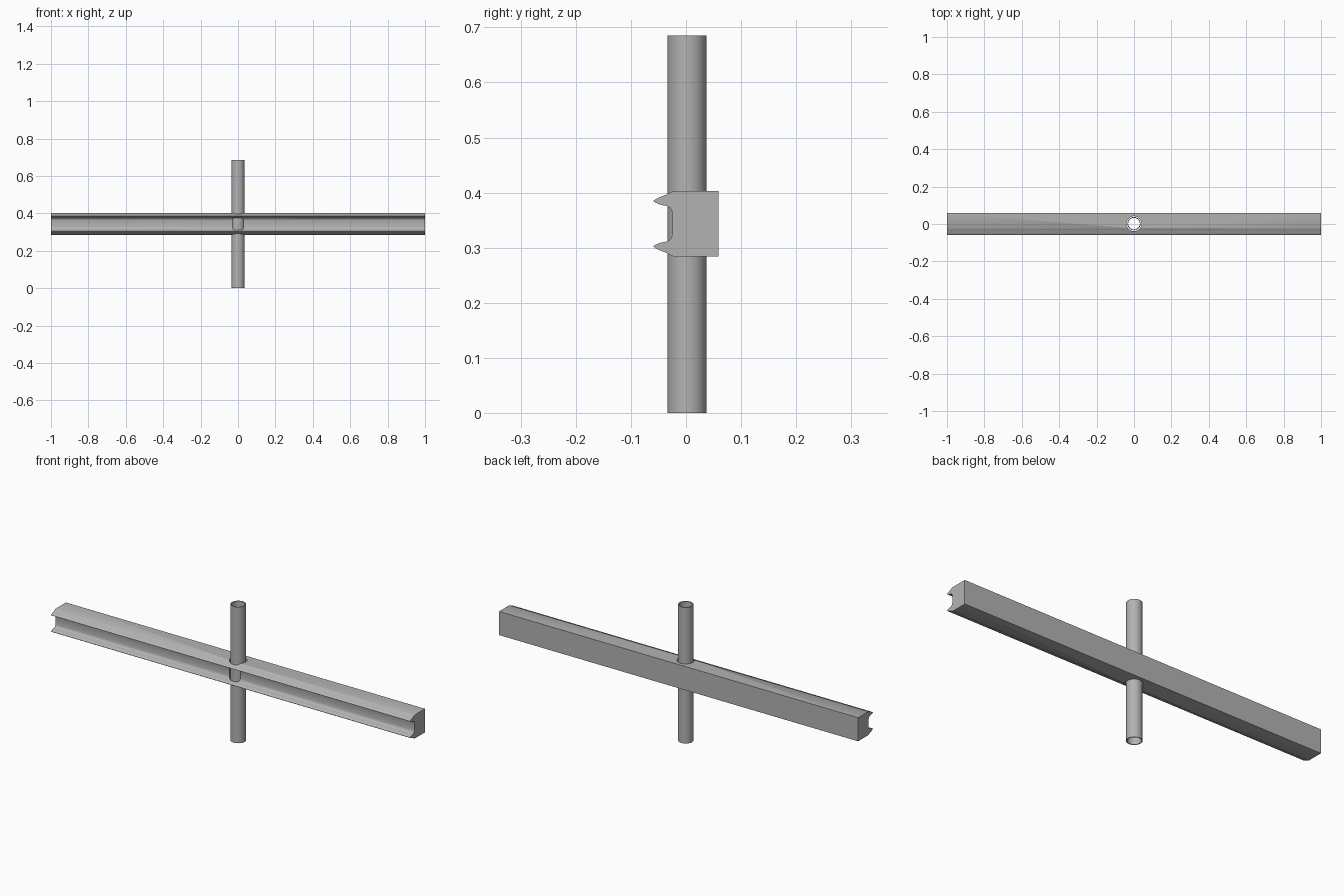
import bpy, bmesh, math

if "Cube" in bpy.data.objects:
    bpy.data.objects.remove(bpy.data.objects["Cube"])

PIPE_Y, PIPE_R, BORE_R, HOLE_R, PIPE_H = 0.002, 0.0355, 0.031, 0.04, 0.685
MID_Z = 0.3435

grey = bpy.data.materials.new("plain grey")
grey.diffuse_color = (0.45, 0.45, 0.45, 1)
grey.use_nodes = True
grey.node_tree.nodes["Principled BSDF"].inputs["Base Color"].default_value = grey.diffuse_color


def finish(name, bm):
    bmesh.ops.recalc_face_normals(bm, faces=bm.faces)
    mesh = bpy.data.meshes.new(name)
    bm.to_mesh(mesh)
    bm.free()
    mesh.materials.append(grey)
    obj = bpy.data.objects.new(name, mesh)
    bpy.context.collection.objects.link(obj)
    return obj


def smooth(obj, degrees=30):
    bpy.ops.object.select_all(action='DESELECT')
    bpy.context.view_layer.objects.active = obj
    obj.select_set(True)
    bpy.ops.object.shade_smooth_by_angle(angle=math.radians(degrees))


def ring(bm, radius, z, n=64):
    return [bm.verts.new((radius * math.cos(2 * math.pi * i / n),
                          PIPE_Y + radius * math.sin(2 * math.pi * i / n), z)) for i in range(n)]


def bridge(bm, a, b):
    for i in range(len(a)):
        j = (i + 1) % len(a)
        bm.faces.new((a[i], a[j], b[j], b[i]))


# Beam: upper half of the cross-section (y, height above middle), mirrored below
upper = [(0.059, 0.0595), (-0.023, 0.0595), (-0.028, 0.0568), (-0.034, 0.0535),
         (-0.047, 0.0485), (-0.056, 0.0442), (-0.0595, 0.0410), (-0.056, 0.0385),
         (-0.048, 0.0350), (-0.040, 0.0332), (-0.034, 0.0322), (-0.029, 0.0290),
         (-0.026, 0.0240), (-0.0245, 0.0180)]
profile = upper + [(y, -z) for y, z in reversed(upper)]
bm = bmesh.new()
ends = [[bm.verts.new((x, y, MID_Z + z)) for y, z in profile] for x in (-1, 1)]
bridge(bm, *ends)
for end in ends:
    bm.faces.new(end)
beam = finish("grooved_beam", bm)

# Clearance hole through the beam
bm = bmesh.new()
low, high = ring(bm, HOLE_R, 0.2), ring(bm, HOLE_R, 0.5)
bridge(bm, low, high)
bm.faces.new(low)
bm.faces.new(high)
cutter = finish("hole_cutter", bm)
cutter.hide_render = True
cutter.hide_set(True)
cut = beam.modifiers.new("pipe_hole", 'BOOLEAN')
cut.operation, cut.solver, cut.object = 'DIFFERENCE', 'EXACT', cutter
bpy.context.view_layer.objects.active = beam
beam.select_set(True)
bpy.ops.object.modifier_apply(modifier=cut.name)
smooth(beam)

# Hollow upright pipe
bm = bmesh.new()
loops = [ring(bm, PIPE_R, 0), ring(bm, PIPE_R, PIPE_H), ring(bm, BORE_R, PIPE_H), ring(bm, BORE_R, 0)]
for i in range(4):
    bridge(bm, loops[i], loops[(i + 1) % 4])
smooth(finish("upright_pipe", bm))
